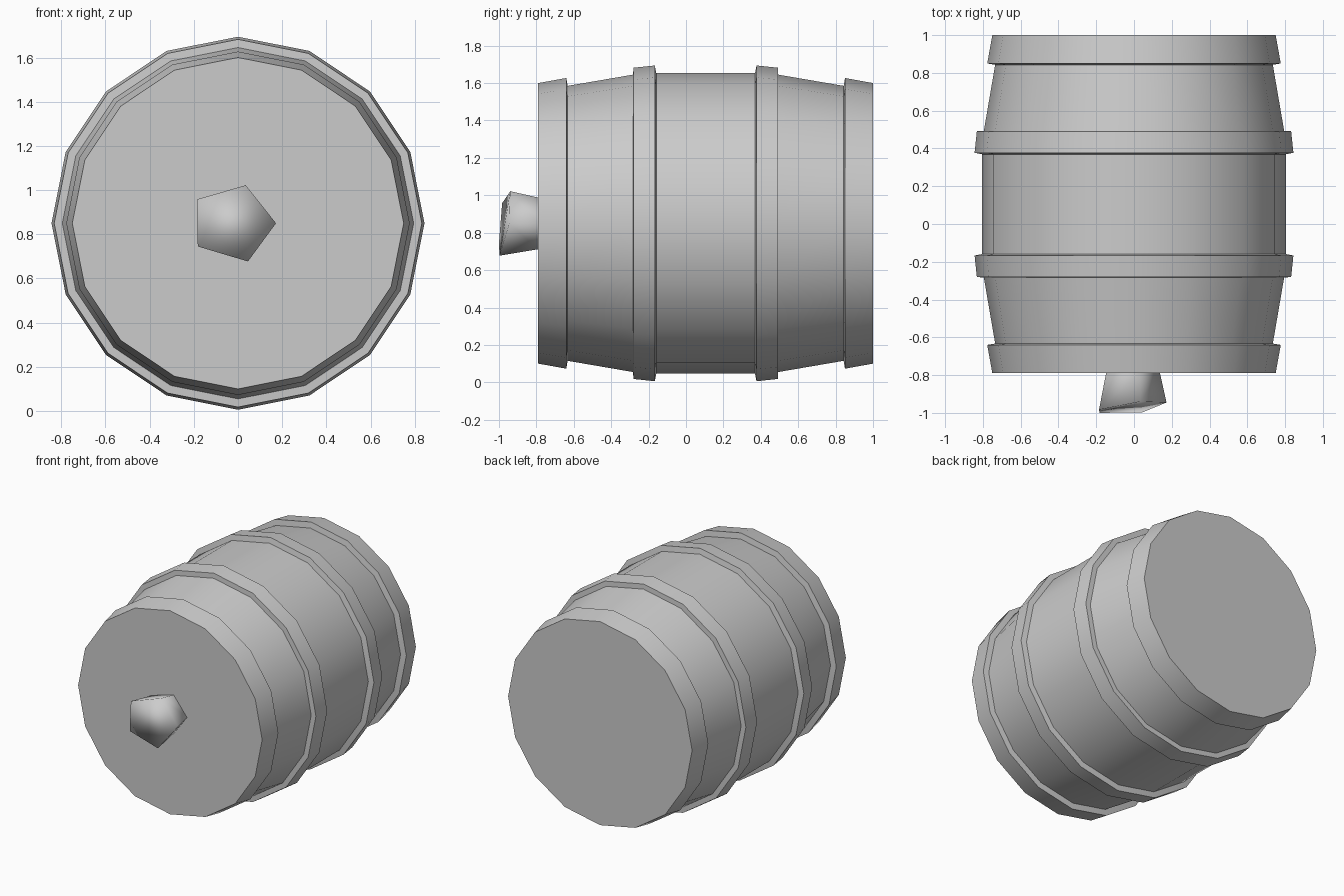
import bpy, bmesh
from math import sin, cos, pi

if "Cube" in bpy.data.objects:
    bpy.data.objects.remove(bpy.data.objects["Cube"])

SIDES = 16
AXIS_Z = 0.85


def finish(name, bm, angle):
    bmesh.ops.recalc_face_normals(bm, faces=bm.faces)
    mesh = bpy.data.meshes.new(name)
    bm.to_mesh(mesh)
    bm.free()
    ob = bpy.data.objects.new(name, mesh)
    bpy.context.collection.objects.link(ob)
    bpy.ops.object.select_all(action='DESELECT')
    ob.select_set(True)
    bpy.context.view_layer.objects.active = ob
    bpy.ops.object.shade_smooth_by_angle(angle=angle)
    return ob


def skin(bm, loops, cap_start=True):
    """Bridge successive vertex loops and cap the ends."""
    rings = [[bm.verts.new(p) for p in loop] for loop in loops]
    for a, b in zip(rings, rings[1:]):
        n = len(a)
        for i in range(n):
            j = (i + 1) % n
            bm.faces.new((a[i], a[j], b[j], b[i]))
    if cap_start:
        bm.faces.new(rings[0])
    bm.faces.new(rings[-1])


# Barrel: half profile (distance from middle, radius) with raised hoops, mirrored
MID_Y = 0.105
half = [(0.895, 0.75), (0.745, 0.777), (0.738, 0.735),
        (0.388, 0.795), (0.386, 0.832), (0.272, 0.844), (0.264, 0.804)]
profile = [(MID_Y - d, r) for d, r in half]
profile += [(MID_Y + d, r) for d, r in reversed(half)]
bm = bmesh.new()
skin(bm, [[(r * cos(2 * pi * i / SIDES), y, AXIS_Z + r * sin(2 * pi * i / SIDES))
           for i in range(SIDES)] for y, r in profile])
finish("barrel", bm, pi / 6)

# Plug: flared five-sided stopper with a slanted outer face
tip = [(0.172, -0.945, 0.0), (0.035, -0.94, 0.172), (-0.185, -0.983, 0.108),
       (-0.182, -1.0, -0.105), (0.045, -0.997, -0.173)]
base = [(x * 0.8, -0.79, z * 0.8) for x, y, z in tip]
bm = bmesh.new()
skin(bm, [[(x, y, z + AXIS_Z) for x, y, z in loop] for loop in (base, tip)],
     cap_start=False)
finish("plug", bm, pi / 2 + 0.5)
